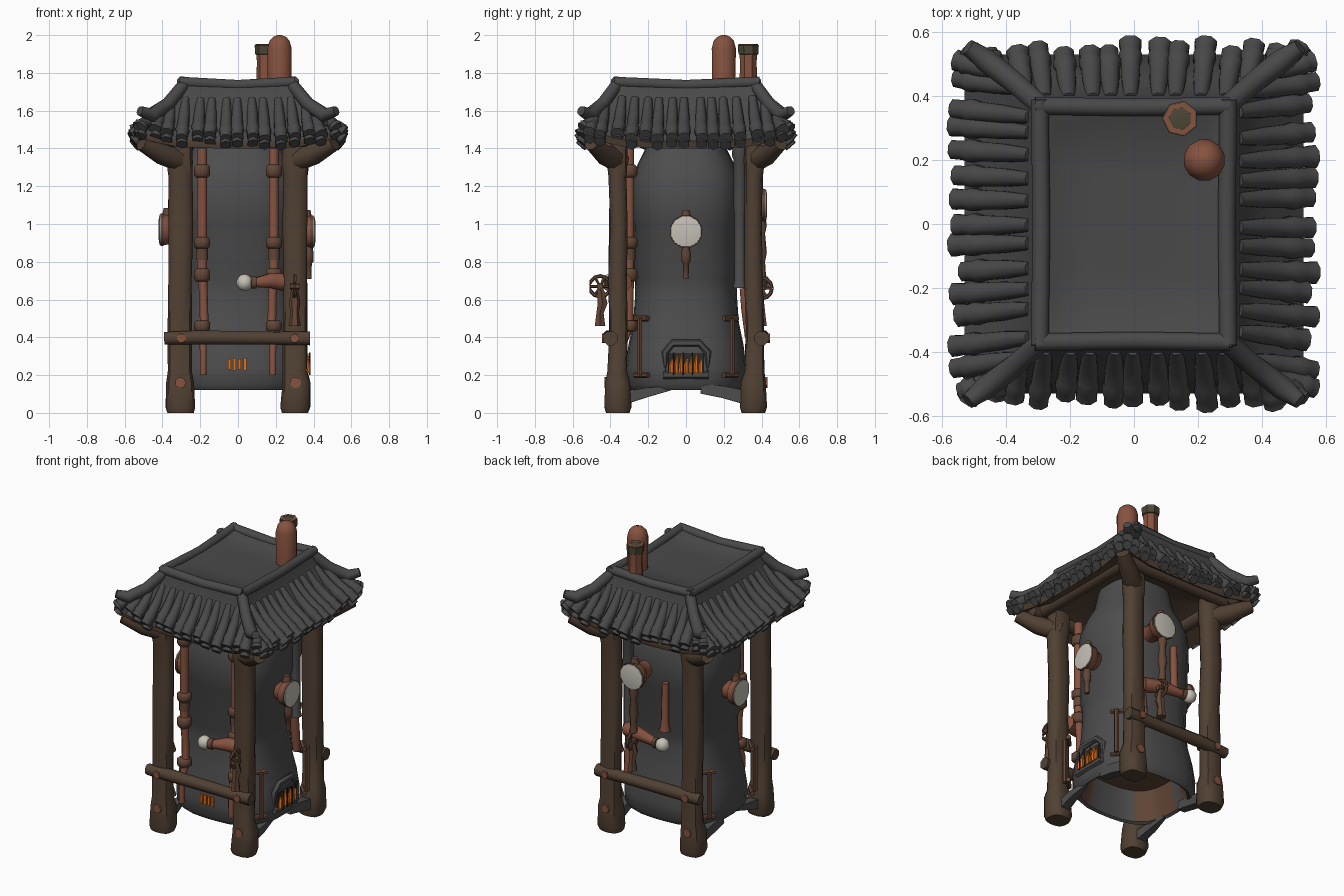
import bpy, bmesh, math, random
from mathutils import Vector

random.seed(4)
if "Cube" in bpy.data.objects:
    bpy.data.objects.remove(bpy.data.objects["Cube"])


def material(name, *rgb):
    m = bpy.data.materials.new(name)
    m.use_nodes = True
    m.diffuse_color = (*rgb, 1)
    m.node_tree.nodes["Principled BSDF"].inputs["Base Color"].default_value = (*rgb, 1)
    return m


IRON = material("boiler_iron", .075, .075, .075)
SLATE = material("roof_slate", .066, .066, .067)
WOOD = material("weathered_wood", .082, .052, .033)
COPPER = material("copper", .24, .085, .05)
BRONZE = material("dark_bronze", .12, .06, .036)
CREAM = material("cream_glass", .56, .53, .47)
FIRE = material("fire_orange", .85, .18, .01)
SOOT = material("soot", .025, .024, .023)
MOSS = material("mossy_metal", .07, .062, .038)


def finish(name, bm, mats, angle=50, rule=None):
    bmesh.ops.recalc_face_normals(bm, faces=bm.faces)
    if rule:
        for f in bm.faces:
            f.material_index = rule(f)
    me = bpy.data.meshes.new(name)
    bm.to_mesh(me)
    bm.free()
    for m in mats:
        me.materials.append(m)
    ob = bpy.data.objects.new(name, me)
    bpy.context.collection.objects.link(ob)
    bpy.ops.object.select_all(action="DESELECT")
    ob.select_set(True)
    bpy.context.view_layer.objects.active = ob
    bpy.ops.object.shade_smooth_by_angle(angle=math.radians(angle))


def bridge(bm, rings):
    for a, b in zip(rings, rings[1:]):
        for i in range(len(a)):
            j = (i + 1) % len(a)
            bm.faces.new((a[i], a[j], b[j], b[i]))
    bm.faces.new(rings[0])
    bm.faces.new(rings[-1])


def column(bm, sections, sides, power):
    """Upright part with rounded-square sections (x, y, z, half width, half depth)."""
    rings = []
    for x, y, z, w, d in sections:
        ring = []
        for k in range(sides):
            a = math.tau * (k + .5) / sides
            c, s = math.cos(a), math.sin(a)
            r = (abs(c) ** power + abs(s) ** power) ** (-1 / power)
            ring.append(bm.verts.new((x + w * r * c, y + d * r * s, z)))
        rings.append(ring)
    bridge(bm, rings)


def sweep(bm, path, radii, sides=8):
    """Round bar along a path with a radius at each point."""
    pts = [Vector(p) for p in path]
    if not isinstance(radii, (list, tuple)):
        radii = [radii] * len(pts)
    span = max((p - pts[0] for p in pts), key=lambda v: v.length).normalized()
    ref = Vector((1, 0, 0)) if abs(span.z) > .8 else Vector((0, 0, 1))
    rings = []
    for i, p in enumerate(pts):
        t = (pts[min(i + 1, len(pts) - 1)] - pts[max(i - 1, 0)]).normalized()
        u = t.cross(ref).normalized()
        v = t.cross(u)
        angles = [math.tau * (k + .5) / sides for k in range(sides)]
        rings.append([bm.verts.new(p + radii[i] * (u * math.cos(a) + v * math.sin(a))) for a in angles])
    bridge(bm, rings)


def bars(name, mat, items, sides=8, angle=50):
    bm = bmesh.new()
    for path, radii in items:
        sweep(bm, path, radii, sides)
    finish(name, bm, [mat], angle)


def box(name, mat, centre, size):
    bm = bmesh.new()
    bmesh.ops.create_cube(bm, size=1)
    for v in bm.verts:
        v.co = Vector(centre) + Vector([a * b for a, b in zip(v.co, size)])
    finish(name, bm, [mat])


CORNERS = [(sx, sy) for sx in (-1, 1) for sy in (-1, 1)]

# Boiler body, wider across than deep, with a hollow rusty base
profile = [(.24, .32), (.28, .13), (.295, .12), (.318, .15), (.32, .24), (.305, .36), (.28, .48), (.27, .62),
           (.272, .72), (.28, .74), (.278, 1.0), (.287, 1.02), (.283, 1.23), (.255, 1.32), (.21, 1.41), (.18, 1.58)]
bm = bmesh.new()
column(bm, [(0, 0, z, r * 1.11, r) for r, z in profile], 24, 2.8)


def rusty(f):
    c = f.calc_center_median()
    inside = c.z < .33 and f.normal.x * c.x + f.normal.y * c.y < 0
    return 1 if inside and random.random() < .3 else 0


finish("boiler_body", bm, [IRON, BRONZE], 40, rusty)
skirt = [([(sx * .31, sy * .08, .13), (sx * .31, sy * .20, .11), (sx * .30, sy * .32, .08)],
          [.015, .035, .045] if sy < 0 else [.04, .045, .05]) for sx, sy in CORNERS]
bars("torn_skirt", IRON, skirt, 4)

# Posts with swollen feet
bm = bmesh.new()
for sx, sy in CORNERS:
    sections = []
    for z, w, d in [(0, .07, .062), (.03, .078, .072), (.16, .074, .066), (.22, .064, .052), (.45, .065, .048),
                    (.7, .062, .05), (1.0, .066, .046), (1.25, .064, .048), (1.33, .07, .055), (1.45, .066, .05)]:
        sections.append((sx * .305 + random.uniform(-.005, .005), sy * .36 + random.uniform(-.005, .005), z, w, d))
    column(bm, sections, 12, 3.2)
finish("posts", bm, [WOOD])

# Cross beams, eave beams and corner brackets
beams = [([(-.39, sy * .40, .395), (-.2, sy * .405, .40), (.2, sy * .40, .395), (.38, sy * .40, .395)],
          [.036, .04, .037, .04]) for sy in (-1, 1)]
beams += [([(-.46, sy * .42, 1.45), (.46, sy * .42, 1.45)], .042) for sy in (-1, 1)]
beams += [([(sx * .39, -.46, 1.46), (sx * .39, .46, 1.46)], .042) for sx in (-1, 1)]
for sx, sy in CORNERS:
    beams.append(([(sx * .29, sy * .35, 1.33), (sx * .40, sy * .43, 1.37), (sx * .51, sy * .50, 1.43)],
                  [.06, .058, .042]))
bars("beams_and_brackets", WOOD, beams, 8)
pegs = []
for sx, sy in CORNERS:
    pegs.append(([(sx * .305, sy * .40, .16), (sx * .305, sy * .431, .16)], .03))
    pegs.append(([(sx * .30, sy * .40, .395), (sx * .30, sy * .444, .395)], .025))
bars("copper_pegs", COPPER, pegs, 7)

# Roof shell with lifted corners and a sunken deck
bm = bmesh.new()
steps = [-1, -.6, -.2, .2, .6]
rings = []
for hx, hy, z, lift in [(.12, .15, 1.72, 0), (.235, .315, 1.722, .005), (.275, .35, 1.745, .015),
                        (.305, .385, 1.75, .015), (.328, .40, 1.67, .01), (.40, .45, 1.565, .02),
                        (.53, .53, 1.44, .05), (.52, .52, 1.40, .05), (.36, .40, 1.48, 0), (.2, .2, 1.54, 0)]:
    ring = []
    for side in range(4):
        for t in steps:
            x, y = [(t, -1), (1, t), (-t, 1), (-1, -t)][side]
            ring.append(bm.verts.new((x * hx, y * hy, z + lift * t ** 4)))
    rings.append(ring)
bridge(bm, rings)
finish("roof_shell", bm, [SLATE, WOOD], 50,
       lambda f: 1 if f.normal.z < -.2 and f.calc_center_median().z < 1.6 else 0)

# Roof tiles running down each slope, with a lower row of tile ends
tiles, ends = [], []
for along_x in (True, False):
    inner, corner, run = (.325, .39, .22 / .17) if along_x else (.392, .32, .17 / .22)
    for sign in (-1, 1):
        for k in range(15):
            edge = -.52 + 1.04 * k / 14 + random.uniform(-.012, .012)
            top = edge * .93
            start = min(inner + max(0, abs(top) - corner) * run, .49)
            stop = .56 + random.uniform(-.03, .008)

            def place(f, drop=0.0):
                n = start + (stop - start) * f
                lat = top + (edge - top) * f
                g = max(0, (n - inner) / (.56 - inner))
                z = 1.66 - .21 * g ** .75 + .05 * (lat / .54) ** 4 - drop
                return (sign * n, lat, z) if along_x else (lat, sign * n, z)
            tiles.append(([place(f) for f in (0, .35, .65, .75, .85, 1)],
                          [.022, .031, .033, .039, .033, .035 + random.uniform(-.004, .005)]))
            ends.append(([place(.7, .035), place(.95, .042)], [.028, .032]))
bars("roof_tiles", SLATE, tiles, 8, 60)
bars("lower_tile_ends", SLATE, ends, 6, 65)

# Hip ridges with upturned horns, and the rim around the deck
ridges = [([(sx * .28, sy * .36, 1.745), (sx * .37, sy * .44, 1.635), (sx * .46, sy * .51, 1.575),
            (sx * .52, sy * .555, 1.60)], [.034, .036, .04, .026]) for sx, sy in CORNERS]
ridges += [([(-.31, sy * .37, 1.752), (0, sy * .365, 1.735), (.30, sy * .37, 1.752)], .03) for sy in (-1, 1)]
ridges += [([(sx * .295, -.38, 1.752), (sx * .29, 0, 1.735), (sx * .295, .39, 1.752)], .03) for sx in (-1, 1)]
bars("roof_ridges", SLATE, ridges, 8, 70)

# Chimneys, one domed and one open with a mossy band
bars("domed_chimney", COPPER, [([(.22, .2, z) for z in (1.68, 1.93, 1.97, 1.99, 2.0)],
                                [.064, .066, .055, .036, .012])], 12)
for name, mat, rings in (
        ("open_chimney", COPPER, ((1.66, .05), (1.86, .045), (1.90, .049), (1.952, .053), (1.952, .036), (1.88, .03))),
        ("chimney_bore", SOOT, ((1.875, .025), (1.885, .025))),
        ("chimney_band", MOSS, ((1.895, .045), (1.90, .054), (1.946, .057), (1.95, .048)))):
    bm = bmesh.new()
    column(bm, [(.145, .33, z, r, r) for z, r in rings], 7, 2)
    finish(name, bm, [mat])

# Upright pipes with couplings
pipes, couplings, frames = [], [], []
for sx in (-1, 1):
    x, y = sx * .19, -.30
    pipes.append(([(x, y, 1.40), (x, y, .74), (x * .96, y, .62), (x * .94, y, .46), (x * .97, -.335, .36),
                   (x * .97, -.335, .2)], [.028, .028, .024, .025, .02, .018]))
    couplings += [([(x, y, z - h), (x, y, z - h * .6), (x, y, z + h * .6), (x, y, z + h)], [.032, .046, .046, .032])
                  for z, h in ((1.28, .035), (.9, .03), (.73, .035), (.46, .03))]
    couplings.append(([(x, y, .81), (x, y, .87)], .034))
for sx, sy in CORNERS:
    frames.append(([(sx * .345, sy * .245, .5), (sx * .345, sy * .245, .2)], .015))
    for z in (.5, .2):
        frames.append(([(sx * .29, sy * .27, z), (sx * .355, sy * .2, z)], .016))
pipes.append(([(-.06, .31, .74), (-.06, .31, .80), (-.06, .305, 1.06)], [.035, .025, .022]))
pipes.append(([(.2, .31, .66), (.2, .32, .55), (.2, .335, .40)], [.028, .03, .025]))
bars("upright_pipes", COPPER, pipes, 8)
bars("pipe_couplings", BRONZE, couplings, 8)
bars("side_rods", BRONZE, frames, 6)
bars("back_iron_pipe", IRON, [([(.23, .285, z) for z in (1.45, 1.36, 1.34, 1.08, 1.05, .70, .66)],
                               [.04, .045, .036, .036, .03, .03, .04])], 8)

# Side nozzles ending in a glass bulb
bars("nozzle_pipes", COPPER, [([(.26, -.33, .69), (.17, -.37, .70), (.09, -.395, .69)], [.05, .042, .026]),
                              ([(.20, .33, .69), (.09, .37, .70), (-.05, .395, .69)], [.048, .042, .026])], 8)
bars("bulb_collars", BRONZE, [([(.095, -.395, .69), (.065, -.40, .69)], .035),
                              ([(-.045, .395, .69), (-.07, .40, .69)], .035)])
for name, x, y in (("front_bulb", .035, -.405), ("back_bulb", -.105, .40)):
    bm = bmesh.new()
    bmesh.ops.create_uvsphere(bm, u_segments=10, v_segments=7, radius=.045)
    bmesh.ops.translate(bm, verts=bm.verts, vec=(x, y, .69))
    finish(name, bm, [CREAM])


# Pressure gauges facing outward
def gauge(name, base, out):
    b, o = Vector(base), Vector(out)
    bars(name + "_case", COPPER, [([b + o * d for d in (-.08, .0, .015, .058)], [.055, .06, .08, .086])], 12)
    bars(name + "_rim", BRONZE, [([b + o * d for d in (.05, .066)], .089)], 12)
    bars(name + "_face", CREAM, [([b + o * d for d in (.06, .07, .075)], [.085, .083, .055])], 12)
    bars(name + "_knob", BRONZE, [([b + o * .03 + Vector((0, 0, z)) for z in (.07, .115)], [.03, .02])])


gauge("left_gauge", (.335, 0, .96), (1, 0, 0))
gauge("right_gauge", (-.345, 0, .97), (-1, 0, 0))
gauge("back_gauge", (.11, .355, 1.10), (0, 1, 0))
bars("gauge_stems", BRONZE, [([(.375, 0, z) for z in (.89, .84, .80, .79, .71)], [.02, .028, .026, .017, .015]),
                             ([(.11, .40, z) for z in (1.04, .99, .95, .85, .80, .72)],
                              [.022, .03, .02, .03, .02, .026])])

# Valve wheels on their stands
wheel_parts = []
for x, y, z in ((.30, -.455, .67), (.12, .40, .66)):
    hoop = [(x, y + .055 * math.cos(a), z + .055 * math.sin(a)) for a in [math.tau * i / 12 for i in range(13)]]
    wheel_parts.append((hoop, .01))
    for i in range(3):
        a = math.pi * i / 3
        c, s = .055 * math.cos(a), .055 * math.sin(a)
        wheel_parts.append(([(x, y - c, z - s), (x, y + c, z + s)], .008))
    wheel_parts.append(([(x - .025, y, z), (x + .025, y, z)], .018))
    wheel_parts.append(([(x, y, z), (x, y * .97, .58), (x, y, .53), (x, y, .46)], [.016, .03, .022, .032]))
bars("valve_wheels", BRONZE, wheel_parts, 6)

# Furnace door with hood on the left side
box("furnace_mouth", SOOT, (.338, 0, .255), (.05, .19, .12))
arch = [(.345, -.11, .2), (.345, -.11, .32), (.352, -.07, .37), (.352, .07, .37), (.345, .115, .32),
        (.345, .115, .2)]
bars("furnace_hood", IRON, [(arch, .02), ([(.352, -.12, .2), (.352, .12, .2)], .02)], 6)
bars("furnace_fire", FIRE, [([(.368, y, .212), (.37, y, .25), (.368, y + .006, .285 + .015 * (i % 3))],
                             [.013, .012, .005]) for i, y in enumerate([-.078 + .026 * k for k in range(7)])], 5)
bars("furnace_bars", SOOT, [([(.38, y, .2), (.38, y, .32)], .004) for y in (-.065, -.015, .035)], 5)

# Front vent glow
for i in range(4):
    box("vent_glow", FIRE, (-.045 + .027 * i, -.322, .258), (.016, .012, .055 + .01 * (i % 2)))
